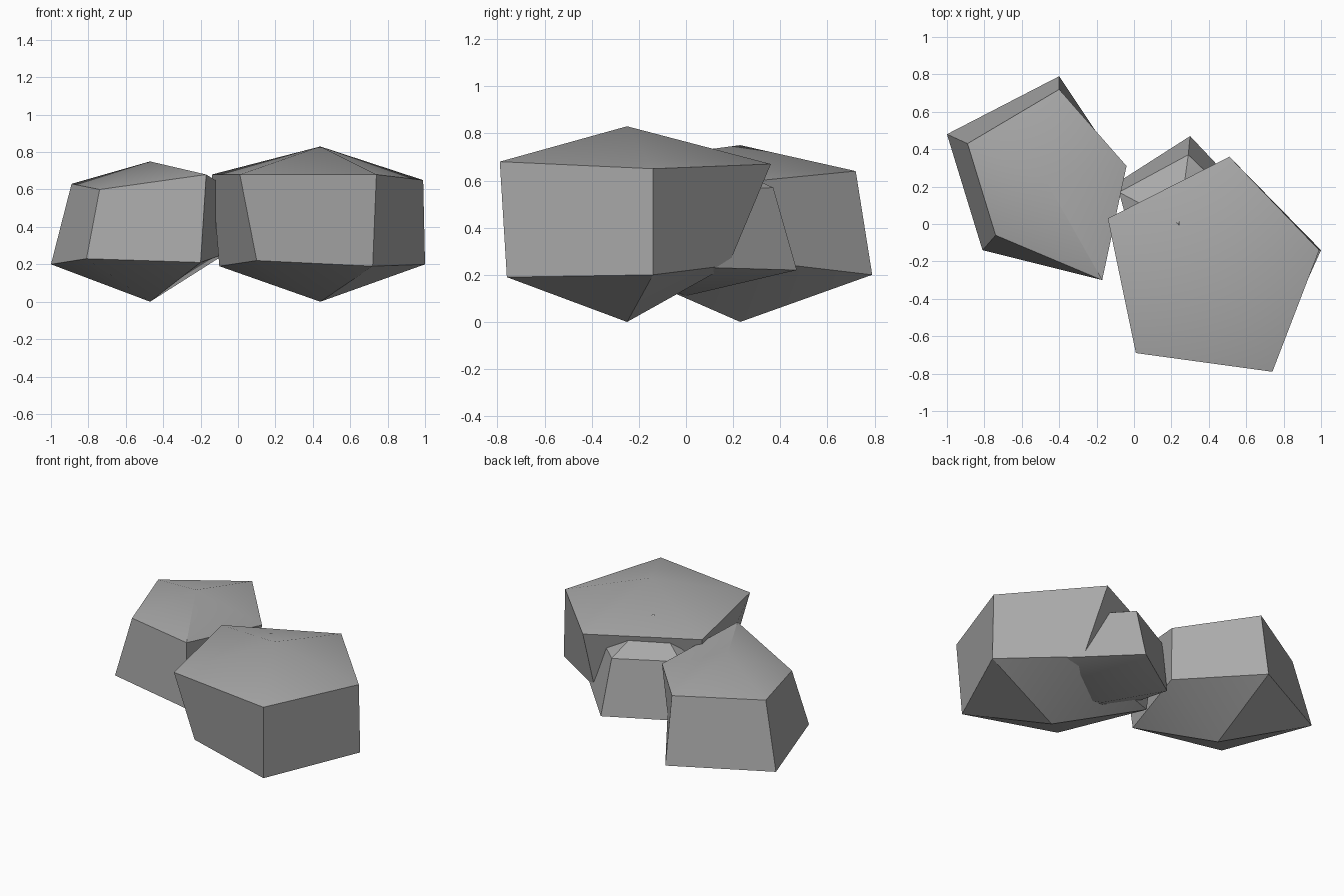
import bpy
import bmesh
import math

# Remove the default cube only
default_cube = bpy.data.objects.get("Cube")
if default_cube is not None:
    bpy.data.objects.remove(default_cube, do_unlink=True)

# Single stone colour
stone = bpy.data.materials.new("stone_grey")
stone.use_nodes = True
grey = (0.4, 0.4, 0.4, 1.0)
stone.diffuse_color = grey
shader = next(node for node in stone.node_tree.nodes if node.type == "BSDF_PRINCIPLED")
shader.inputs["Base Color"].default_value = grey


def make_rock(name, bottom_point, top_point, lower_ring, upper_ring):
    """Faceted boulder: a ring of walls closed by a low peak above and below."""
    bm = bmesh.new()
    bottom = bm.verts.new(bottom_point)
    top = bm.verts.new(top_point)
    lower = [bm.verts.new(point) for point in lower_ring]
    upper = [bm.verts.new(point) for point in upper_ring]
    count = len(lower)
    for i in range(count):
        j = (i + 1) % count
        bm.faces.new((lower[i], lower[j], upper[j], upper[i]))  # wall
        bm.faces.new((upper[i], upper[j], top))                 # roof facet
        bm.faces.new((lower[j], lower[i], bottom))              # underside facet
    bmesh.ops.recalc_face_normals(bm, faces=bm.faces)

    mesh = bpy.data.meshes.new(name)
    bm.to_mesh(mesh)
    bm.free()
    mesh.materials.append(stone)
    rock = bpy.data.objects.new(name, mesh)
    bpy.context.collection.objects.link(rock)

    # Soften shallow facet edges while keeping the strong corners crisp
    bpy.ops.object.select_all(action="DESELECT")
    rock.select_set(True)
    bpy.context.view_layer.objects.active = rock
    bpy.ops.object.shade_smooth_by_angle(angle=math.radians(30))
    return rock


# Large boulder at the front
make_rock(
    "large_rock", (0.44, -0.25, 0), (0.44, -0.25, 0.83),
    lower_ring=[(0.1, -0.6, 0.22), (0.72, -0.76, 0.19), (1, -0.14, 0.2),
                (0.55, 0.18, 0.24), (-0.1, 0, 0.19)],
    upper_ring=[(0.01, -0.69, 0.68), (0.74, -0.79, 0.68), (0.99, -0.14, 0.65),
                (0.51, 0.36, 0.67), (-0.14, 0.03, 0.68)],
)

# Medium boulder beside it
make_rock(
    "medium_rock", (-0.47, 0.23, 0), (-0.47, 0.23, 0.75),
    lower_ring=[(-0.81, -0.14, 0.23), (-0.2, -0.25, 0.21), (-0.06, 0.28, 0.26),
                (-0.4, 0.79, 0.2), (-1, 0.48, 0.2)],
    upper_ring=[(-0.74, -0.06, 0.6), (-0.17, -0.3, 0.68), (-0.04, 0.31, 0.6),
                (-0.4, 0.72, 0.64), (-0.89, 0.43, 0.63)],
)

# Small boulder wedged behind, mostly buried in the large one
make_rock(
    "small_rock", (0.25, 0, 0.11), (0.24, 0, 0.74),
    lower_ring=[(0, -0.31, 0.26), (0.5, -0.35, 0.25), (0.63, 0.12, 0.23),
                (0.3, 0.47, 0.22), (-0.06, 0.24, 0.2)],
    upper_ring=[(0.04, -0.27, 0.56), (0.45, -0.3, 0.56), (0.52, 0.15, 0.56),
                (0.29, 0.37, 0.57), (-0.08, 0.17, 0.57)],
)
